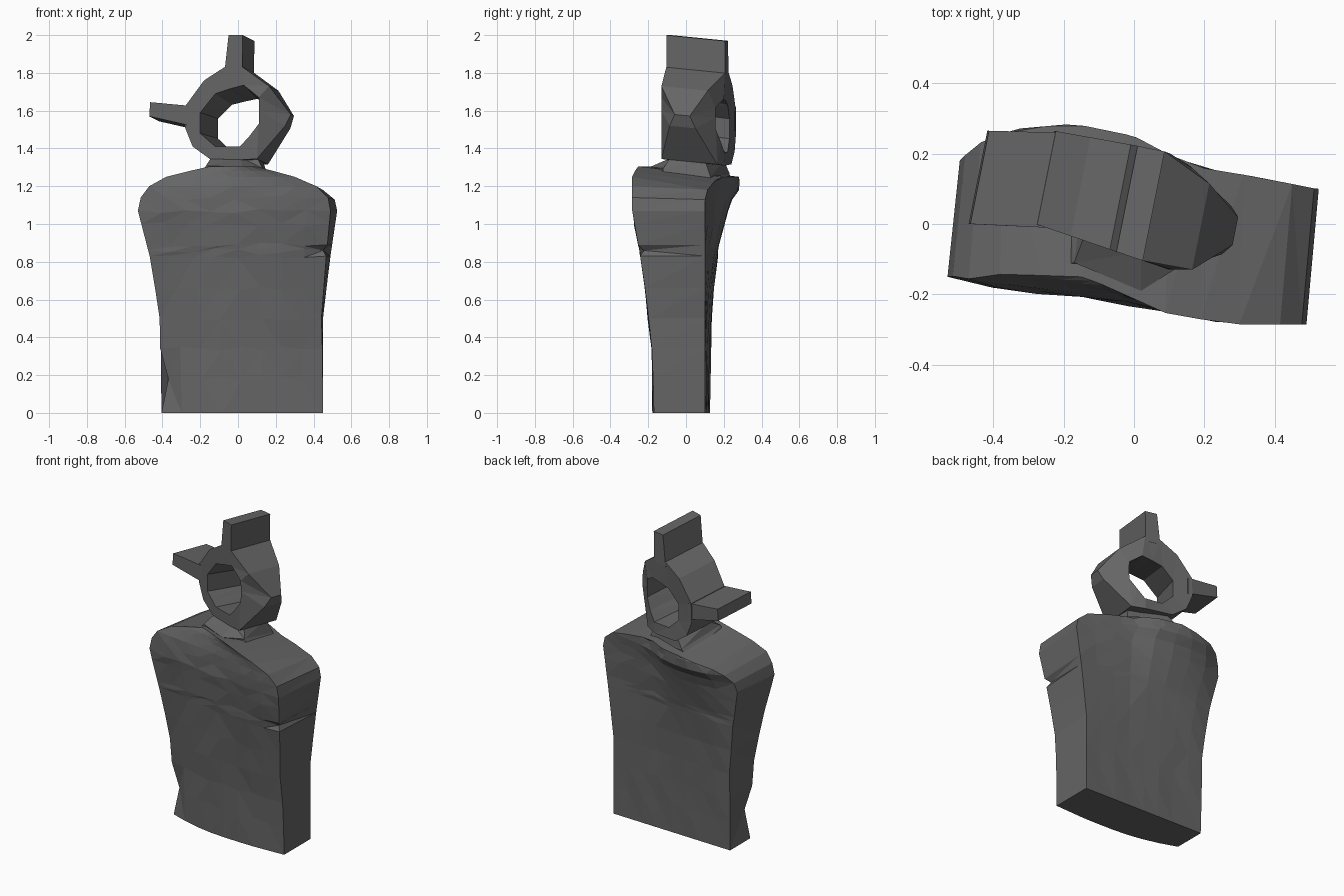
import bpy, bmesh, random

if "Cube" in bpy.data.objects:
    bpy.data.objects.remove(bpy.data.objects["Cube"])

random.seed(4)
stone = bpy.data.materials.new("dark_grey_stone")
stone.diffuse_color = (0.13, 0.13, 0.13, 1)
stone.use_nodes = True
stone.node_tree.nodes["Principled BSDF"].inputs["Base Color"].default_value = stone.diffuse_color


def lerp_table(table, v):
    """Piecewise linear lookup in a list of (key, value)."""
    if v <= table[0][0]:
        return table[0][1]
    for (a, p), (b, q) in zip(table, table[1:]):
        if v <= b:
            return p + (q - p) * (v - a) / (b - a)
    return table[-1][1]


def finish(name, bm):
    bmesh.ops.triangulate(bm, faces=bm.faces[:])
    bmesh.ops.recalc_face_normals(bm, faces=bm.faces)
    mesh = bpy.data.meshes.new(name)
    bm.to_mesh(mesh)
    bm.free()
    mesh.materials.append(stone)
    obj = bpy.data.objects.new(name, mesh)
    bpy.context.collection.objects.link(obj)
    return obj


def bridge(bm, a, b):
    n = len(a)
    for i in range(n):
        j = (i + 1) % n
        bm.faces.new((a[i], a[j], b[j], b[i]))


def loft(name, rings):
    bm = bmesh.new()
    loops = [[bm.verts.new(p) for p in r] for r in rings]
    for a, b in zip(loops, loops[1:]):
        bridge(bm, a, b)
    bm.faces.new(loops[0])
    bm.faces.new(loops[-1])
    return finish(name, bm)


# Torso: slab lofted upward, front and back curves twisting with height
LEFT = [(0, -.405), (.5, -.415), (.8, -.46), (1.07, -.53), (1.14, -.515), (1.2, -.47),
        (1.25, -.38), (1.28, -.26), (1.305, -.15)]
RIGHT = [(0, .45), (.5, .45), (.8, .485), (1.07, .525), (1.15, .51), (1.2, .45),
         (1.25, .31), (1.28, .2), (1.305, .1)]
FRONT_LOW = [(-.4, -.08), (-.25, -.135), (-.05, -.17), (.2, -.18), (.45, -.17)]
FRONT_HIGH = [(-.53, -.15), (-.46, -.18), (-.1, -.215), (.1, -.255), (.27, -.285), (.5, -.285)]
BACK_LOW = [(-.4, .127), (.45, .1)]
BACK_HIGH = [(-.49, .21), (-.34, .27), (-.17, .285), (0, .25), (.16, .165), (.33, .137), (.52, .1)]
FRONT_T = [(0, 0), (.3, .06), (.6, .33), (.85, .66), (1.07, 1)]
BACK_T = [(0, 0), (.6, .1), (.9, .36), (1.13, .75), (1.2, 1)]
TOP_ROUND = [(1.1, 0), (1.2, .02), (1.25, .045), (1.305, .06)]
BACK_DROP = [(1.07, 0), (1.2, .02), (1.305, .055)]


def depth(low, high, t, x):
    a, b = lerp_table(low, x), lerp_table(high, x)
    return a + (b - a) * t


COLS = 8
rings = []
for z in (0, .18, .34, .5, .66, .83, .86, .89, 1.0, 1.07, 1.14, 1.2, 1.25, 1.28, 1.305):
    xl, xr = lerp_table(LEFT, z), lerp_table(RIGHT, z)
    tf, tb = lerp_table(FRONT_T, z), lerp_table(BACK_T, z)
    front, back = [], []
    for i in range(COLS + 1):
        u = i / COLS
        inner = 0 < i < COLS and 0 < z < 1.2
        skew = .035 * tf * (1 if z < 1.22 else .3)
        xf = xl + (xr - skew - xl) * u
        xb = xl + skew + (xr - xl - skew) * u
        yf = depth(FRONT_LOW, FRONT_HIGH, tf, xf) + lerp_table(TOP_ROUND, z) * (1 - u)
        yb = depth(BACK_LOW, BACK_HIGH, tb, xb)
        zf, zb = z, z - lerp_table(BACK_DROP, z)
        if inner:  # weathered faces
            yf += random.uniform(-.002, .005)
            yb += random.uniform(-.004, .002)
            zf += random.uniform(-.012, .012)
        if i == 0 and z == .18:      # chipped lower corner
            xf, yf = xf + .04, yf + .01
        if i == COLS and z == .86:   # notch on the right edge
            xf, yf = xf - .02, yf + .025
        front.append((xf, yf, zf))
        back.append((xb, yb, zb))
    rings.append(front + back[::-1])
loft("torso_slab", rings)

# Neck: tapered block under the ring
loft("neck", [
    [(-.24, -.12, 1.2), (.02, -.16, 1.2), (.2, -.14, 1.2), (.2, .13, 1.2), (-.2, .24, 1.2)],
    [(-.17, -.11, 1.308), (.02, -.19, 1.302), (.13, -.12, 1.295), (.16, .13, 1.25), (-.13, .23, 1.27)],
    [(-.14, -.03, 1.355), (.02, -.08, 1.35), (.1, -.08, 1.355), (.13, .1, 1.34), (-.07, .2, 1.335)]])

# Ring head: front face slants, extrusion leans right and slightly down
HEAD_FRONT = [(-.28, 0), (-.07, -.072), (.1, -.13), (.2, -.13), (.28, -.06)]
HEAD_BACK = [(-.28, .265), (-.05, .222), (.03, .205), (.1, .165), (.25, .05), (.28, .02)]


def front_point(x, z):
    return (x, lerp_table(HEAD_FRONT, x), z)


def back_point(x, z, lean=.2):
    y = lerp_table(HEAD_BACK, x)
    d = y - lerp_table(HEAD_FRONT, x)
    return (x + lean * d, y, z - .1 * d)


def hole_back(x, z):
    """Rear rim of the hole is narrower on its left and upper sides."""
    k = (.11 - x) / .31
    px, py, pz = back_point(x, z, .2 + .14 * k)
    return (px, py - .02 * k, pz - .04 * max(0, (z - 1.57) / .16))


OUTER = [(.025, 1.83), (-.072, 1.83), (-.18, 1.76), (-.275, 1.63), (-.28, 1.51), (-.24, 1.41),
         (-.15, 1.345), (.02, 1.34), (.1, 1.345), (.25, 1.52), (.28, 1.58), (.165, 1.73)]
INNER = [(.03, 1.735), (-.045, 1.715), (-.12, 1.69), (-.2, 1.59), (-.2, 1.48), (-.16, 1.445),
         (-.12, 1.41), (.01, 1.41), (.06, 1.465), (.11, 1.53), (.112, 1.6), (.11, 1.67)]
bm = bmesh.new()
of, inf, ib, ob = [[bm.verts.new(fn(*p)) for p in pts] for fn, pts in
                   ((front_point, OUTER), (front_point, INNER),
                    (hole_back, INNER), (back_point, OUTER))]
for a, b in ((of, inf), (inf, ib), (ib, ob), (ob, of)):
    bridge(bm, a, b)
finish("ring_head", bm)

# Fins: top and left plates following the ring's lean
for name, pts in (("top_fin", [(-.072, 1.80), (.022, 1.80), (.025, 2.0), (-.05, 2.0)]),
                  ("left_fin", [(-.25, 1.625), (-.25, 1.52), (-.47, 1.57), (-.465, 1.645)])):
    loft(name, [[front_point(*p) for p in pts], [back_point(*p) for p in pts]])
